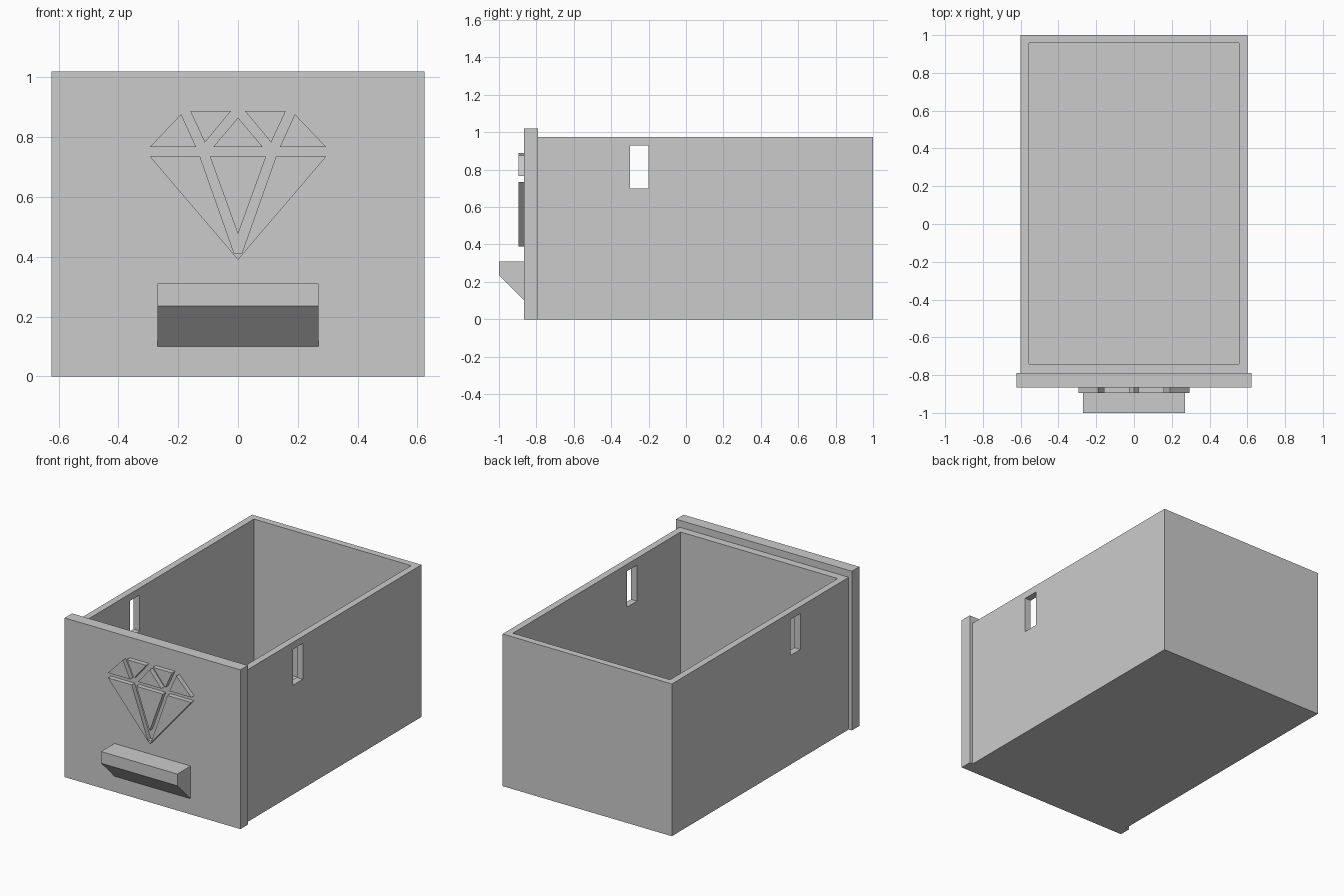
import bpy
import bmesh

old = bpy.data.objects.get("Cube")
if old:
    bpy.data.objects.remove(old, do_unlink=True)

grey = bpy.data.materials.new("plain grey")
grey.use_nodes = True
COLOUR = (0.6, 0.6, 0.6, 1)
grey.diffuse_color = COLOUR
grey.node_tree.nodes["Principled BSDF"].inputs["Base Color"].default_value = COLOUR


def prism(name, outline, offset):
    """Extrude a closed outline of 3D points along an offset."""
    bm = bmesh.new()
    face = bm.faces.new([bm.verts.new(p) for p in outline])
    new = bmesh.ops.extrude_face_region(bm, geom=[face])["geom"]
    bmesh.ops.translate(bm, vec=offset,
                        verts=[v for v in new if isinstance(v, bmesh.types.BMVert)])
    bmesh.ops.recalc_face_normals(bm, faces=bm.faces)
    mesh = bpy.data.meshes.new(name)
    bm.to_mesh(mesh)
    bm.free()
    mesh.materials.append(grey)
    obj = bpy.data.objects.new(name, mesh)
    bpy.context.collection.objects.link(obj)
    return obj


def box(name, x, y, z):
    outline = [(x[0], y[0], z[0]), (x[1], y[0], z[0]), (x[1], y[1], z[0]), (x[0], y[1], z[0])]
    return prism(name, outline, (0, 0, z[1] - z[0]))


def cut(target, cutter):
    mod = target.modifiers.new("cut", "BOOLEAN")
    mod.operation = "DIFFERENCE"
    mod.solver = "EXACT"
    mod.object = cutter
    bpy.context.view_layer.objects.active = target
    bpy.ops.object.modifier_apply(modifier=mod.name)
    bpy.data.objects.remove(cutter, do_unlink=True)


# Open drawer box with a slot through both side walls
drawer = box("drawer_box", (-0.6, 0.6), (-0.79, 1.0), (0, 0.975))
cut(drawer, box("cavity_cutter", (-0.557, 0.557), (-0.74, 0.957), (0.045, 1.2)))
cut(drawer, box("slot_cutter", (-0.8, 0.8), (-0.3, -0.2), (0.70, 0.93)))

# Front panel, wider and taller than the box
box("front_panel", (-0.623, 0.623), (-0.865, -0.79), (0, 1.02))

# Handle with a sloping underside
profile = [(-0.865, 0.31), (-1.0, 0.31), (-1.0, 0.235), (-0.865, 0.10)]
prism("handle", [(-0.27, y, z) for y, z in profile], (0.54, 0, 0))


# Raised gem facets on the panel
def facet(name, points):
    prism(name, [(x, -0.865, z) for x, z in points], (0, -0.03, 0))


facet("gem_crown_centre", [(-0.083, 0.767), (0.083, 0.767), (0, 0.865)])
facet("gem_point_centre", [(-0.094, 0.735), (0.094, 0.735), (0, 0.475)])
for side, s in (("left", 1), ("right", -1)):
    facet("gem_crown_outer_" + side,
          [(s * 0.295, 0.767), (s * 0.19, 0.877), (s * 0.14, 0.767)])
    facet("gem_crown_top_" + side,
          [(s * 0.16, 0.888), (s * 0.023, 0.888), (s * 0.111, 0.782)])
half = [(0.295, 0.735), (0.127, 0.735), (0.013, 0.412)]
facet("gem_point_outer", [(0, 0.39)] + half + [(-x, z) for x, z in reversed(half)])
